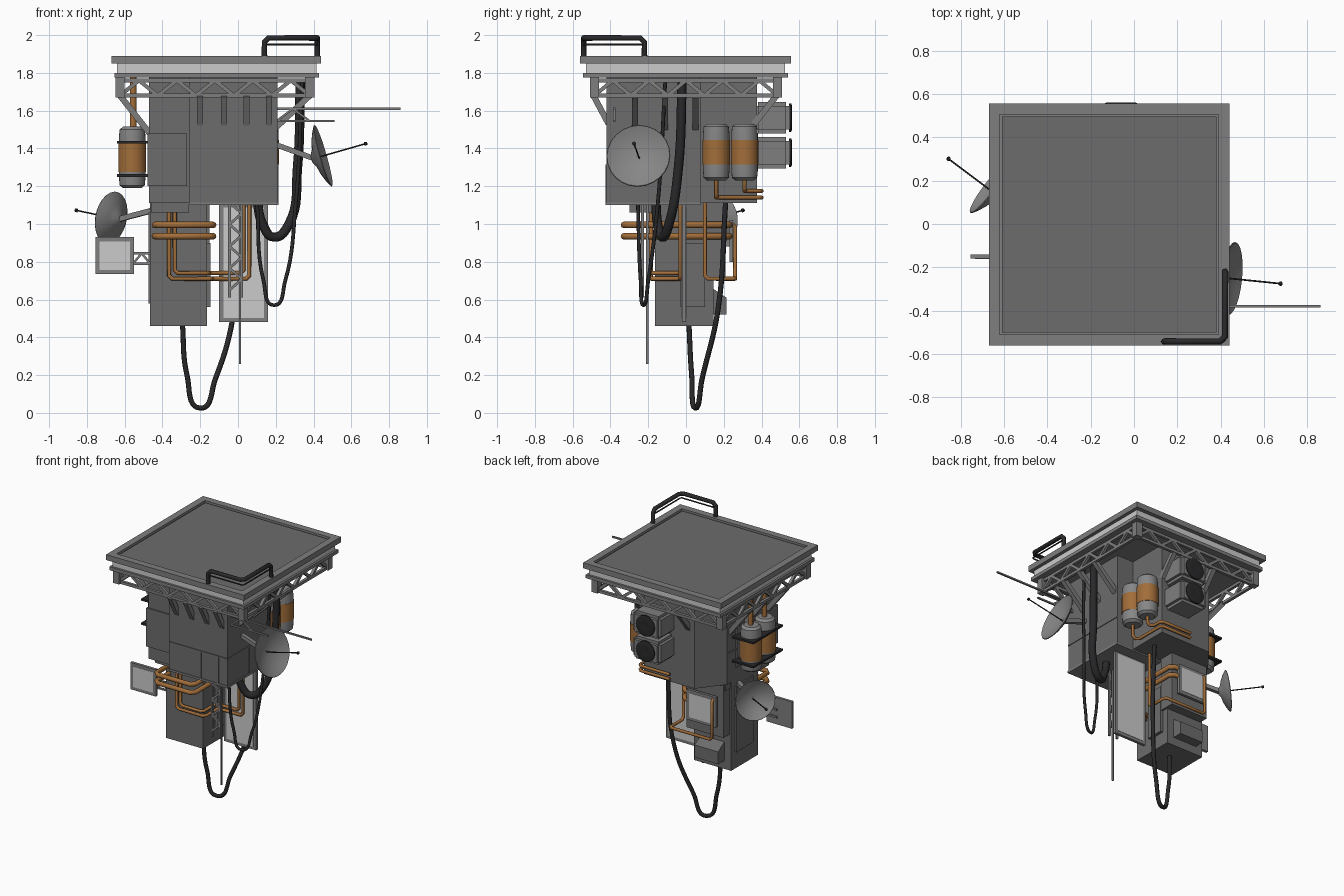
import bpy, bmesh, math
from mathutils import Vector

if "Cube" in bpy.data.objects:
    bpy.data.objects.remove(bpy.data.objects["Cube"])

def material(name, rgb):
    m = bpy.data.materials.new(name)
    m.diffuse_color = (*rgb, 1)
    m.use_nodes = True
    m.node_tree.nodes["Principled BSDF"].inputs["Base Color"].default_value = m.diffuse_color
    return m

GREY = material("body grey", (0.15, 0.15, 0.15))
STEEL = material("steel grey", (0.21, 0.21, 0.21))
TANK = material("tank grey", (0.24, 0.24, 0.24))
LIGHT = material("pale panel", (0.6, 0.6, 0.6))
COPPER = material("copper", (0.36, 0.155, 0.042))
BLACK = material("black rubber", (0.022, 0.022, 0.024))

def finish(name, bm, mat, smooth=False):
    bmesh.ops.recalc_face_normals(bm, faces=bm.faces)
    me = bpy.data.meshes.new(name)
    bm.to_mesh(me)
    bm.free()
    me.materials.append(mat)
    ob = bpy.data.objects.new(name, me)
    bpy.context.collection.objects.link(ob)
    if smooth:
        bpy.context.view_layer.objects.active = ob
        ob.select_set(True)
        bpy.ops.object.shade_smooth_by_angle(angle=math.radians(40))
        ob.select_set(False)
    return ob

def box(name, x, y, z, mat, bevel=0):
    bm = bmesh.new()
    bmesh.ops.create_cube(bm, size=1)
    for v in bm.verts:
        v.co = [r[0] + (c + 0.5) * (r[1] - r[0]) for c, r in zip(v.co, (x, y, z))]
    if bevel:
        bmesh.ops.bevel(bm, geom=bm.edges[:], offset=bevel, segments=2, affect='EDGES')
    return finish(name, bm, mat)

def prism(name, pts, z0, z1, mat):
    bm = bmesh.new()
    f = bm.faces.new([bm.verts.new((x, y, z0)) for x, y in pts])
    top = bmesh.ops.extrude_face_region(bm, geom=[f])["geom"]
    bmesh.ops.translate(bm, vec=(0, 0, z1 - z0), verts=[v for v in top if isinstance(v, bmesh.types.BMVert)])
    return finish(name, bm, mat)

def bars(name, segs, w, mat):
    """Square bars between point pairs, joined in one mesh."""
    bm = bmesh.new()
    for a, b in segs:
        a, b = Vector(a), Vector(b)
        q = (b - a).to_track_quat('Z', 'Y')
        vs = bmesh.ops.create_cube(bm, size=1)["verts"]
        for v in vs:
            v.co = (a + b) / 2 + q @ Vector((v.co.x * w, v.co.y * w, v.co.z * (b - a).length))
    return finish(name, bm, mat)

def lathe(name, profile, origin, axis, mat, sides=24):
    """Revolve (radius, height) points about an axis."""
    bm = bmesh.new()
    q = Vector(axis).to_track_quat('Z', 'Y')
    rings = [[bm.verts.new(Vector(origin) + q @ Vector((r * math.cos(t), r * math.sin(t), h)))
              for t in (2 * math.pi * i / sides for i in range(sides))] for r, h in profile]
    for a, b in zip(rings, rings[1:]):
        for i in range(sides):
            j = (i + 1) % sides
            bm.faces.new((a[i], a[j], b[j], b[i]))
    bm.faces.new(rings[0])
    bm.faces.new(rings[-1])
    return finish(name, bm, mat, True)

def tube(name, pts, r, mat, curved=False):
    cu = bpy.data.curves.new(name, 'CURVE')
    cu.dimensions = '3D'
    cu.bevel_depth, cu.bevel_resolution, cu.use_fill_caps = r, 2, True
    if curved:
        sp = cu.splines.new('BEZIER')
        sp.bezier_points.add(len(pts) - 1)
        for p, c in zip(sp.bezier_points, pts):
            p.co, p.handle_left_type, p.handle_right_type = c, 'AUTO', 'AUTO'
        sp.resolution_u = 8
    else:
        P, out = [Vector(p) for p in pts], [Vector(pts[0])]
        for a, b, c in zip(P, P[1:], P[2:]):   # chamfered elbows
            out += [b + (a - b).normalized() * r * 1.5, b + (c - b).normalized() * r * 1.5]
        out.append(P[-1])
        sp = cu.splines.new('POLY')
        sp.points.add(len(out) - 1)
        for p, c in zip(sp.points, out):
            p.co = (*c, 1)
    cu.materials.append(mat)
    ob = bpy.data.objects.new(name, cu)
    bpy.context.collection.objects.link(ob)
    return ob

# Platform layers with a recessed deck
box("platform_base", (-.655, .43), (-.545, .54), (1.775, 1.80), STEEL)
box("platform_band", (-.64, .415), (-.53, .525), (1.80, 1.855), LIGHT)
box("platform_slab", (-.67, .44), (-.56, .555), (1.85, 1.872), STEEL)
box("platform_deck", (-.61, .38), (-.5, .495), (1.87, 1.88), GREY)
for n, x, y in (("front", (-.67, .44), (-.56, -.51)), ("back", (-.67, .44), (.505, .555)),
                ("left", (-.67, -.62), (-.51, .505)), ("right", (.39, .44), (-.51, .505))):
    box("platform_rim_" + n, x, y, (1.872, 1.89), STEEL)

# Truss ring under the platform
corners = [(-.625, -.485), (.38, -.485), (.38, .485), (-.625, .485)]
segs = []
for (ax, ay), (bx, by) in zip(corners, corners[1:] + corners[:1]):
    segs += [((ax, ay, z), (bx, by, z)) for z in (1.76, 1.68)]
    P = [(ax + (bx - ax) * i / 10, ay + (by - ay) * i / 10, 1.68 + .08 * (i % 2)) for i in range(11)]
    segs += list(zip(P, P[1:]))
bars("truss_ring", segs, .02, STEEL)
bars("truss_posts", [((x, y, 1.67), (x, y, 1.775)) for x, y in corners], .048, STEEL)

# Diagonal braces from truss to body
segs = [((x, -.49, 1.68), (x, -.41, 1.53)) for x in (-.2, -.075, .045, .165)]
segs += [((.38, y, 1.68), (.2, y, 1.51)) for y in (-.27, -.11, .05)]
segs += [((-.625, y, 1.68), (-.46, y, 1.47)) for y in (-.27, -.02, .16)]
segs += [((x, .48, 1.68), (x, .36, 1.53)) for x in (-.28, .06)]
bars("braces", segs, .032, STEEL)

# Main body, stepped on the right and chamfered at the rear
prism("main_body", [(-.26, -.42), (.21, -.42), (.21, .08), (.075, .08), (.075, .375), (-.33, .375),
                    (-.47, .2), (-.47, -.36), (-.26, -.36)], 1.11, 1.78, GREY)
box("body_panel_left", (-.48, -.27), (-.37, .1), (1.2, 1.48), GREY)
box("body_underside", (-.46, -.26), (-.3, .2), (1.06, 1.12), GREY)
box("body_foot_rim", (-.26, .215), (-.425, .08), (1.10, 1.115), STEEL)
ribs = [((-.26, -.42, 1.31), (.21, -.42, 1.31)), ((-.005, -.42, 1.11), (-.005, -.42, 1.31)),
        ((.135, -.42, 1.11), (.135, -.42, 1.31)), ((.21, -.42, 1.31), (.21, .08, 1.31)),
        ((.21, -.17, 1.11), (.21, -.17, 1.31)), ((-.47, -.36, 1.33), (-.47, .2, 1.33))]
bars("panel_ribs", ribs, .01, GREY)

# Lower column
box("column", (-.465, -.165), (-.165, .145), (.46, 1.12), GREY)
box("column_rear_upper", (-.45, -.15), (.1, .21), (.72, 1.12), GREY)
box("column_side_plate", (-.475, -.46), (-.1, .1), (.58, 1.06), GREY)
box("column_right_plate", (-.17, -.145), (-.03, .1), (.56, .9), GREY)
hood = box("column_hood", (-.41, -.22), (.14, .215), (.52, .66), GREY)
for v in hood.data.vertices:
    if v.co.y > .2 and v.co.z > .6:
        v.co.z = .61

# Cooling units on the back
for i, z in enumerate((1.295, 1.48)):
    box(f"cooling_unit_{i}", (-.17, .05), (.36, .55), (z, z + .165), STEEL, .02)
    lathe(f"cooling_fan_{i}", [(.075, 0), (.075, .012), (.065, .016), (.02, .01)],
          (-.06, .545, z + .083), (0, 1, 0), BLACK)

# Gas tanks with copper sleeves
def tank(name, x, y, z0, h):
    r = .07
    lathe(name, [(r * .7, 0), (r * .95, .015), (r, .05), (r, h - .05), (r * .95, h - .015), (r * .7, h)],
          (x, y, z0), (0, 0, 1), TANK)
    lathe(name + "_sleeve", [(r + .003, 0), (r + .003, h - .17)], (x, y, z0 + .085), (0, 0, 1), COPPER)

for i, y in enumerate((.16, .31)):
    tank(f"right_tank_{i}", .145, y, 1.23, .30)
    tube(f"right_tank_pipe_{i}", [(.145, y, 1.25), (.145, y, 1.14 + .035 * i), (.10, y, 1.14 + .035 * i),
         (.10, .40, 1.14 + .035 * i), (-.15, .40, 1.14 + .035 * i)], .011, COPPER)
for i, y in enumerate((.05, -.11)):
    tank(f"left_tank_{i}", -.56, y, 1.19, .325)
    tube(f"left_tank_pipe_{i}", [(-.555, y, 1.5), (-.555, y, 1.78)], .018, COPPER)
for i, z in enumerate((1.25, 1.425)):
    box(f"tank_clamp_{i}", (-.64, -.46), (-.2, .14), (z, z + .014), BLACK)

# Copper pipework
for i, z in enumerate((.935, .995)):
    tube(f"wrap_pipe_{i}", [(-.44, -.12, z), (-.44, -.33, z), (-.13, -.33, z), (-.13, .23, z),
                            (-.3, .23, z)], .017, COPPER)
for i, o in enumerate((0, .03)):
    tube(f"front_pipe_{i}", [(-.365 + o, -.185, 1.12), (-.365 + o, -.185, .71 + o), (-.14 - o / 2, -.185, .71 + o),
         (-.14 - o / 2, -.03, .71 + o), (.06 - o, -.03, .71 + o), (.06 - o, -.03, 1.12)], .011, COPPER)
tube("rear_pipe", [(-.05, .1, 1.12), (-.05, .1, .71), (-.05, .26, .71), (-.39, .26, .71), (-.39, .26, 1.0),
                   (-.39, .15, 1.0)], .011, COPPER)

# Framed pale panels, (x range, y, z range)
def panel(name, x, y, z, sides):
    box(name + "_frame", x, (y - .01, y + .01), z, STEEL)
    f = .022
    for s in sides:
        ys = sorted((y + s * .005, y + s * .0125))
        box(name + ("_back" if s > 0 else "_front"), (x[0] + f, x[1] - f), ys, (z[0] + f, z[1] - f), LIGHT)

panel("large_panel", (-.10, .16), -.01, (.48, 1.11), (-1, 1))
panel("left_panel", (-.755, -.55), -.15, (.735, .93), (-1,))
panel("rear_panel", (-.415, -.18), .24, (.80, 1.02), (1,))
bars("rear_panel_mount", [((-.3, .2, .91), (-.3, .235, .91))], .06, STEEL)
segs = [((-.64, -.135, z), (-.46, -.135, z)) for z in (.79, .845)]
segs += [((-.555, -.135, .79), (-.51, -.135, .845)), ((-.51, -.135, .845), (-.465, -.135, .79))]
bars("left_panel_mount", segs, .012, STEEL)

# Satellite dishes
def dish(name, centre, tip, r, base):
    c, t = Vector(centre), Vector(tip)
    d = (t - c).normalized()
    prof = [(.02, -.012)] + [(r * k, .05 * k * k) for k in (.3, .55, .8, 1)]
    prof += [(r * k, .05 * k * k + .006) for k in (.98, .8, .55, .3, .05)]
    lathe(name, prof, c - d * .03, d, TANK)
    tube(name + "_feed", [c - d * .03, t], .004, BLACK)
    lathe(name + "_feed_tip", [(.004, -.008), (.01, -.004), (.01, .006), (.004, .01)], t, d, BLACK, 10)
    bars(name + "_arm", [(c - d * .03, base)], .028, STEEL)

dish("right_dish", (.43, -.25, 1.355), (.675, -.275, 1.425), .17, (.2, -.25, 1.42))
dish("left_dish", (-.655, .15, 1.03), (-.855, .30, 1.072), .14, (-.46, .06, 1.07))

# Antennas and lattice mast
bars("side_antenna", [((.2, -.38, 1.61), (.86, -.38, 1.61)), ((.2, -.38, 1.545), (.51, -.38, 1.545)),
                      ((.21, -.38, 1.55), (.29, -.38, 1.61)), ((.29, -.38, 1.61), (.38, -.38, 1.545))], .011, STEEL)
bars("down_antenna", [((.01, -.205, .26), (.01, -.205, 1.12))], .011, STEEL)
segs = [((x, -.23, .61), (x, -.23, 1.12)) for x in (-.045, .02)]
P = [(-.045 + .065 * (i % 2), -.23, .65 + .058 * i) for i in range(9)]
bars("lattice_mast", segs + list(zip(P, P[1:])), .014, STEEL)

# Hanging cables
tube("thick_cable", [(.33, -.02, 1.77), (.315, -.04, 1.3), (.27, -.09, 1.0), (.19, -.125, .93),
                     (.13, -.15, 1.0), (.10, -.16, 1.13)], .025, BLACK, True)
tube("thin_cable", [(.34, -.11, 1.75), (.305, -.15, 1.1), (.25, -.2, .7), (.19, -.225, .57),
                    (.135, -.24, .7), (.10, -.255, 1.12)], .01, BLACK, True)
tube("bottom_cable", [(-.295, .015, .48), (-.27, .03, .2), (-.2, .05, .025), (-.12, .085, .18),
                      (-.02, .17, .55), (.0, .21, 1.12)], .014, BLACK, True)

# Corner handrail
tube("handrail", [(.14, -.542, 1.885), (.14, -.542, 1.985), (.42, -.542, 1.985), (.42, -.22, 1.985),
                  (.42, -.22, 1.885)], .015, BLACK)
tube("handrail_mid", [(.14, -.542, 1.95), (.42, -.542, 1.95), (.42, -.22, 1.95)], .005, BLACK)
